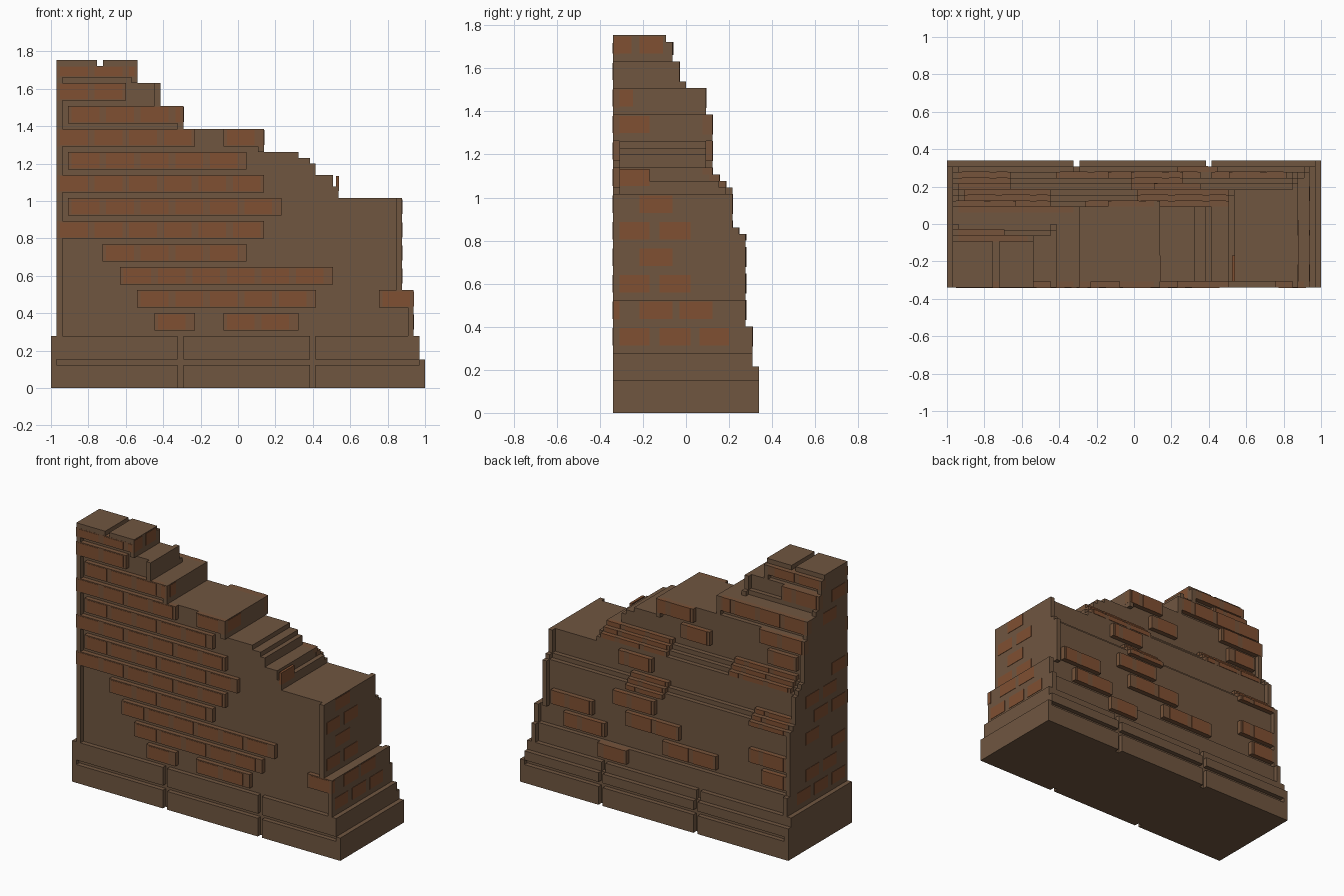
import bpy, bmesh, random
from mathutils import Matrix, Vector

if "Cube" in bpy.data.objects:
    bpy.data.objects.remove(bpy.data.objects["Cube"])

random.seed(4)
V = 2 / 65          # one block unit
CX, CY = 32.5, 11   # grid centre


def material(name, rgb):
    m = bpy.data.materials.new(name)
    m.use_nodes = True
    m.diffuse_color = (*rgb, 1)
    bsdf = m.node_tree.nodes["Principled BSDF"]
    bsdf.inputs["Base Color"].default_value = (*rgb, 1)
    bsdf.inputs["Roughness"].default_value = 0.9
    return m


PLASTER = material("plaster brown", (0.162, 0.093, 0.051))
MORTAR = material("mortar brown", (0.182, 0.088, 0.043))
BRICK = material("brick red", (0.216, 0.080, 0.032))


def blocks(name, boxes, mat):
    """One object from boxes (x0, x1, y0, y1, z0, z1) in block units."""
    bm = bmesh.new()
    for x0, x1, y0, y1, z0, z1 in boxes:
        mid = Vector(((x0 + x1) / 2 - CX, (y0 + y1) / 2 - CY, (z0 + z1) / 2)) * V
        size = Vector((x1 - x0, y1 - y0, z1 - z0)) * V
        bmesh.ops.create_cube(bm, size=1, matrix=Matrix.Translation(mid) @ Matrix.Diagonal((*size, 1)))
    me = bpy.data.meshes.new(name)
    bm.to_mesh(me)
    bm.free()
    me.materials.append(mat)
    ob = bpy.data.objects.new(name, me)
    bpy.context.collection.objects.link(ob)
    return ob


def lookup(table, z):
    return next(v for top, v in table if z < top)


# Broken right end and sloping back of the wall: (top of layer, position)
RIGHT = [(17, 63), (33, 61), (35, 50), (37, 49), (39, 46), (40, 45), (41, 43),
         (45, 37), (49, 23), (53, 19), (57, 15)]
BACK = [(13, 20), (27, 19), (28, 18), (34, 17), (35, 16), (36, 15), (45, 14),
        (49, 13), (50, 10), (53, 9), (57, 8)]


def back_of(z):
    return lookup(BACK, z)


# Wall core, recessed one unit behind the raised bricks
levels = sorted({9, 56} | {t for t, _ in RIGHT} | {t for t, _ in BACK})
core = []
for z0, z1 in zip(levels, levels[1:]):
    if z0 < 56:
        core.append((1, lookup(RIGHT, z0), 1, back_of(z0), z0, z1))
core += [(1, 8, 0, 8, 56, 57), (9, 15, 0, 8, 56, 57)]   # notched top course
blocks("wall_core", core, PLASTER)

# Raised corner strips, front and back
strips = []
for x, za, zb in [(1, 9, 56), (60, 17, 33), (62, 9, 17), (18, 49, 53),
                  (22, 45, 49), (36, 41, 45), (14, 53, 56)]:
    strips.append((x, x + 1, 0, 1, za, zb))
    for z in range(za, zb):
        b = back_of(z)
        strips.append((x, x + 1, b - 0.5, b + 1, z, z + 1))
blocks("corner_strips", strips, PLASTER)

# Plinth of large stones with grooves between them
plinth = []
for z0, z1, right, back in [(0, 4, 65, 22), (4, 5, 65, 22), (5, 7, 64, 22), (7, 9, 64, 21)]:
    plinth.append((0, right, 1, back - 1, z0, z1))
    spans = [(0, 1), (64, 65)] if z0 == 4 else [(0, 22), (23, 45), (46, right)]
    for a, b in spans:
        plinth.append((a, b, 0, 1, z0, z1))
        plinth.append((a, b, back - 1, back, z0, z1))
blocks("plinth", plinth, PLASTER)

# Raised brick courses by row, counted upward; each row is three units tall
FRONT_ROWS = [[(18, 25), (30, 43)], [(15, 46), (57, 63)], [(12, 49)], [(9, 34)],
              [(1, 37)], [(3, 40)], [(1, 37)], [(3, 34)], [(1, 25), (30, 37)],
              [(3, 23)], [(1, 13)], [(1, 15)]]
BACK_ROWS = [[(40, 47)], [(19, 32), (46, 56), (2, 8)], [(49, 59), (28, 41), (2, 11)],
             [(34, 44)], [(32, 41), (2, 11)], [(36, 44)], [(33, 49), (3, 18)],
             [(3, 10), (24, 31)], [(28, 37), (1, 12)], [(1, 22)], [(1, 10)], [(1, 14)]]
E, T = 0.02, 0.08   # slight overlap, thickness of painted plates


def brick_faces(a, b):
    """Painted part of each brick along a course."""
    s = a + 0.6
    while s < b - 1:
        yield s, min(s + 4.8, b - 0.5)
        s += 6


front, front_paint, rear, rear_paint = [], [], [], []
for i in range(12):
    z = 10 + 4 * i
    top = z + 3 if i < 11 else z + 2    # top course carries the notch
    for a, b in FRONT_ROWS[i]:
        front.append((a - E, b + E, -E, 1, z, top))
        front_paint += [(p, q, -T, 0.5, z + 0.2, top - 0.2) for p, q in brick_faces(a, b)]
    for a, b in BACK_ROWS[i]:
        for zz in range(z, top):
            y = back_of(zz) + 1 + E
            rear.append((a - E, b + E, y - 1.5, y, zz, zz + 1))
            rear_paint += [(p, q, y - 0.5, y + T, zz, zz + 1) for p, q in brick_faces(a, b)]
blocks("front_brick_courses", front, MORTAR)
blocks("front_brick_faces", front_paint, BRICK)
blocks("back_brick_courses", rear, MORTAR)
blocks("back_brick_faces", rear_paint, BRICK)

# Flush bricks on the right end: row -> spans in depth
END_ROWS = {0: [(1, 5.5), (7, 11.7), (13, 17.5)], 1: [(0.1, 1), (4, 9), (10, 15)],
            2: [(1, 5.5), (7, 11.7)], 3: [(4, 9)], 4: [(1, 5.5), (7, 11.7)], 5: [(4, 9)],
            6: [(1, 5.5)], 8: [(1, 5.5)], 9: [(1, 3)], 11: [(0.1, 2.8), (4, 7.5)]}
end_paint = []
for i, spans in END_ROWS.items():
    z = 10 + 4 * i
    for a, b in spans:
        x = max(lookup(RIGHT, z), lookup(RIGHT, z + 1))
        end_paint.append((x - 0.5, x + T, a, b, z + 0.2, z + 2.8))
blocks("right_end_bricks", end_paint, BRICK)

# Flush bricks scattered over the tall left end
left_paint = []
for i in range(12):
    z = 10 + 4 * i
    y = 1 if i % 2 == 0 else 4
    while y + 4.5 < back_of(z + 2):
        if random.random() < 0.75:
            left_paint.append((1 - T, 1.5, y, y + 4.6, z + 0.2, z + 2.8))
        y += 6
blocks("left_end_bricks", left_paint, BRICK)
